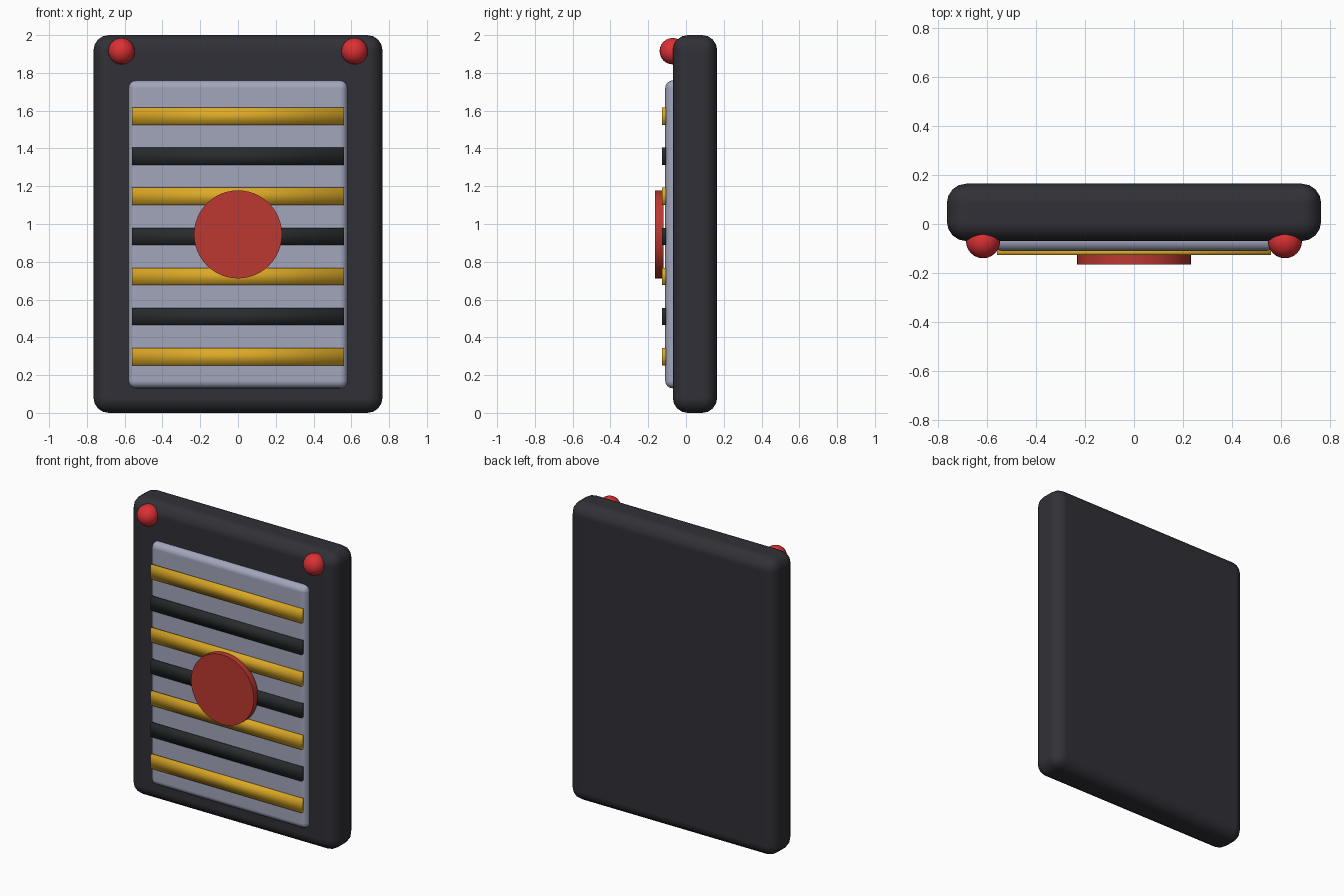
import bpy
from math import radians

cube = bpy.data.objects.get("Cube")
if cube:
    bpy.data.objects.remove(cube, do_unlink=True)


def material(name, rgb):
    m = bpy.data.materials.new(name)
    m.use_nodes = True
    m.diffuse_color = (*rgb, 1)
    m.node_tree.nodes["Principled BSDF"].inputs["Base Color"].default_value = (*rgb, 1)
    return m


charcoal = material("charcoal", (0.03, 0.03, 0.038))
grey = material("blue grey", (0.36, 0.38, 0.50))
gold = material("gold", (0.72, 0.40, 0.02))
black = material("black", (0.022, 0.024, 0.027))
red = material("bright red", (0.70, 0.03, 0.035))
brick = material("brick red", (0.50, 0.04, 0.03))


def finish(name, mat):
    ob = bpy.context.object
    ob.name = name
    ob.data.materials.append(mat)
    return ob


def box(name, mat, x, y, z, bevel=0):
    """Box from (min, max) ranges, with optional rounded edges."""
    centre = [(a + b) / 2 for a, b in (x, y, z)]
    bpy.ops.mesh.primitive_cube_add(size=1, location=centre)
    ob = finish(name, mat)
    ob.scale = [b - a for a, b in (x, y, z)]
    bpy.ops.object.transform_apply(location=False, rotation=False, scale=True)
    bpy.ops.object.shade_smooth()
    if bevel:
        mod = ob.modifiers.new("rounded edges", 'BEVEL')
        mod.width = bevel
        mod.segments = 4
        mod.harden_normals = True
    return ob


# Rounded case and raised front panel
box("case", charcoal, (-0.765, 0.765), (-0.07, 0.165), (0, 2), 0.08)
box("front_panel", grey, (-0.58, 0.58), (-0.11, 0), (0.13, 1.76), 0.04)

# Alternating bars across the panel
for i in range(7):
    z = 0.298 + i * 0.212
    mat = black if i % 2 else gold
    box(f"bar_{i + 1}", mat, (-0.56, 0.56), (-0.127, -0.105), (z - 0.046, z + 0.046))

# Central disc, standing just proud of the bars
bpy.ops.mesh.primitive_cylinder_add(vertices=48, radius=0.233, depth=0.045,
                                    location=(0, -0.1425, 0.945),
                                    rotation=(radians(90), 0, 0))
finish("centre_disc", brick)
bpy.ops.object.shade_smooth_by_angle(angle=radians(40))

# Round lamps in the top corners
for side, x in (("left", 0.617), ("right", -0.617)):
    bpy.ops.mesh.primitive_uv_sphere_add(segments=24, ring_count=12, radius=0.07,
                                         location=(x, -0.07, 1.915))
    finish(f"{side}_lamp", red)
    bpy.ops.object.shade_smooth()
